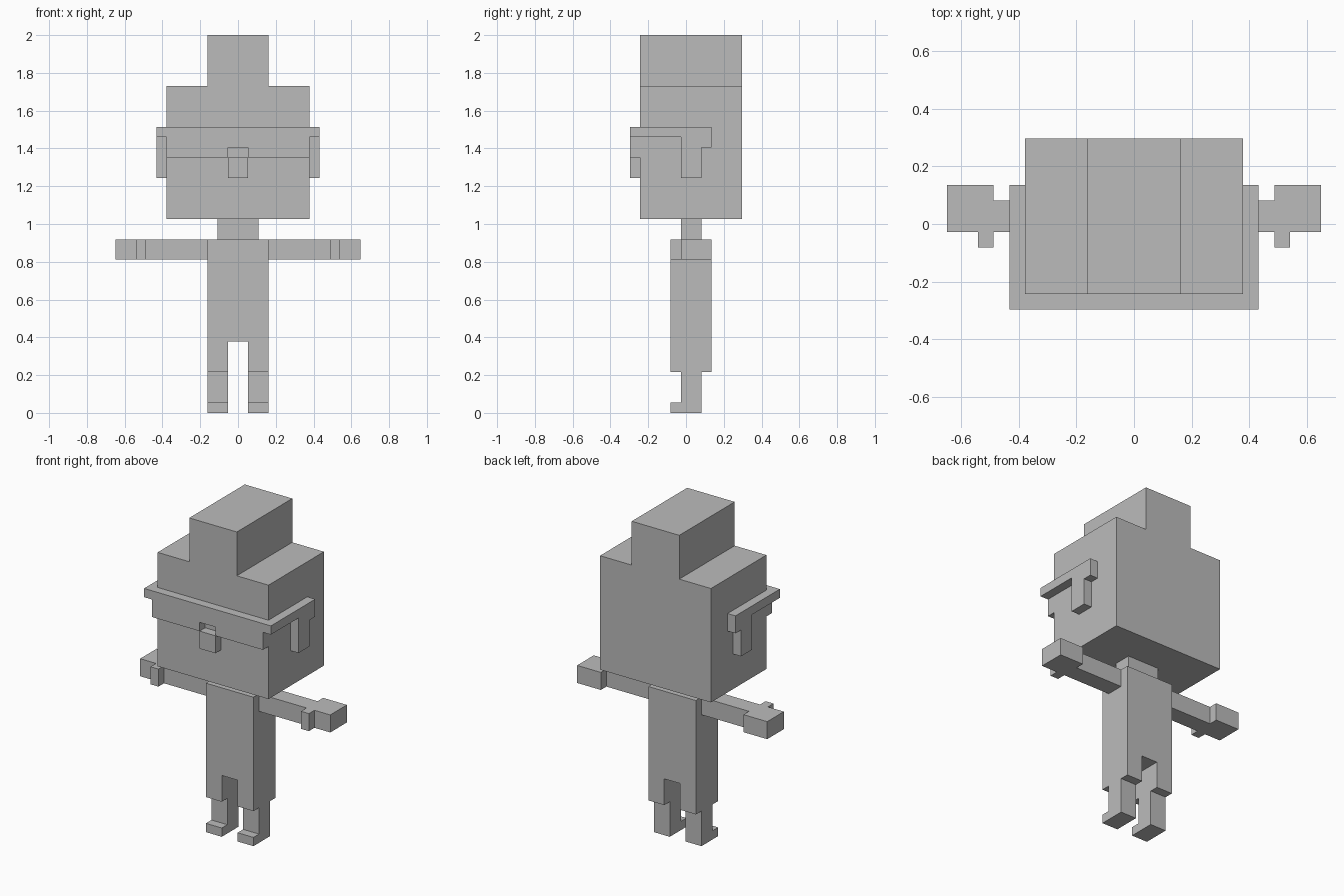
import bpy, bmesh
from mathutils import Vector

if "Cube" in bpy.data.objects:
    bpy.data.objects.remove(bpy.data.objects["Cube"])

U = 2 / 37  # one block unit; the figure is 37 units tall

grey = bpy.data.materials.new("plain_grey")
grey.diffuse_color = (0.5, 0.5, 0.5, 1)
grey.use_nodes = True
grey.node_tree.nodes["Principled BSDF"].inputs["Base Color"].default_value = grey.diffuse_color


def prism(name, outline, axis, lo, hi):
    """Extrude a 2D outline, given in block units, along one axis."""
    def place(a, b, c):
        p = {"x": (c, a, b), "y": (a, c, b), "z": (a, b, c)}[axis]
        return Vector(p) * U

    bm = bmesh.new()
    face = bm.faces.new([bm.verts.new(place(a, b, lo)) for a, b in outline])
    top = bmesh.ops.extrude_face_region(bm, geom=[face])["geom"]
    shift = place(0, 0, hi - lo)
    bmesh.ops.translate(bm, vec=shift,
                        verts=[v for v in top if isinstance(v, bmesh.types.BMVert)])
    bmesh.ops.recalc_face_normals(bm, faces=bm.faces)
    mesh = bpy.data.meshes.new(name)
    bm.to_mesh(mesh)
    bm.free()
    mesh.materials.append(grey)
    obj = bpy.data.objects.new(name, mesh)
    bpy.context.collection.objects.link(obj)
    return obj


def mirrored(half):
    """Complete an outline from its right half, listed bottom to top."""
    return half + [(-a, b) for a, b in reversed(half)]


def pair(name, outline, axis, lo, hi):
    """A part on the right side and its mirror image on the left."""
    prism("right_" + name, outline, axis, lo, hi)
    if axis == "x":
        prism("left_" + name, outline, axis, -hi, -lo)
    else:
        prism("left_" + name, [(-a, b) for a, b in outline], axis, lo, hi)


# Head with raised top
prism("head", mirrored([(7, 19), (7, 32), (3, 32), (3, 37)]), "y", -4.5, 5.5)

# Neck
prism("neck", mirrored([(2, -0.5), (2, 1.5)]), "z", 17, 19)

# Torso with upper legs
prism("torso", mirrored([(1, 7), (1, 4), (3, 4), (3, 17)]), "y", -1.5, 2.5)

# Lower legs with feet
pair("lower_leg", [(-1.5, 0), (1.5, 0), (1.5, 4), (-0.5, 4), (-0.5, 1), (-1.5, 1)],
     "x", 1, 3)

# Arms with hands and thumbs
pair("arm", [(3, -0.5), (9, -0.5), (9, -1.5), (10, -1.5), (10, -0.5),
             (12, -0.5), (12, 2.5), (9, 2.5), (9, 1.5), (3, 1.5)], "z", 15, 17)

# Band round the front and sides of the head
prism("head_band", mirrored([(8, -5.5), (8, 2.5), (7, 2.5), (7, -4.5)]), "z", 27, 28)

# Front panel below the band, notched above the nose
prism("front_panel", mirrored([(1, 26), (1, 25), (7, 25), (7, 27)]), "y", -5.5, -4.5)

# Nose
prism("nose", mirrored([(1, 23), (1, 25)]), "y", -5.5, -4.5)

# Ears hanging under the band, with a tab behind
pair("ear", [(-0.5, 23), (1.5, 23), (1.5, 26), (2.5, 26), (2.5, 27), (-0.5, 27)],
     "x", 7, 8)
